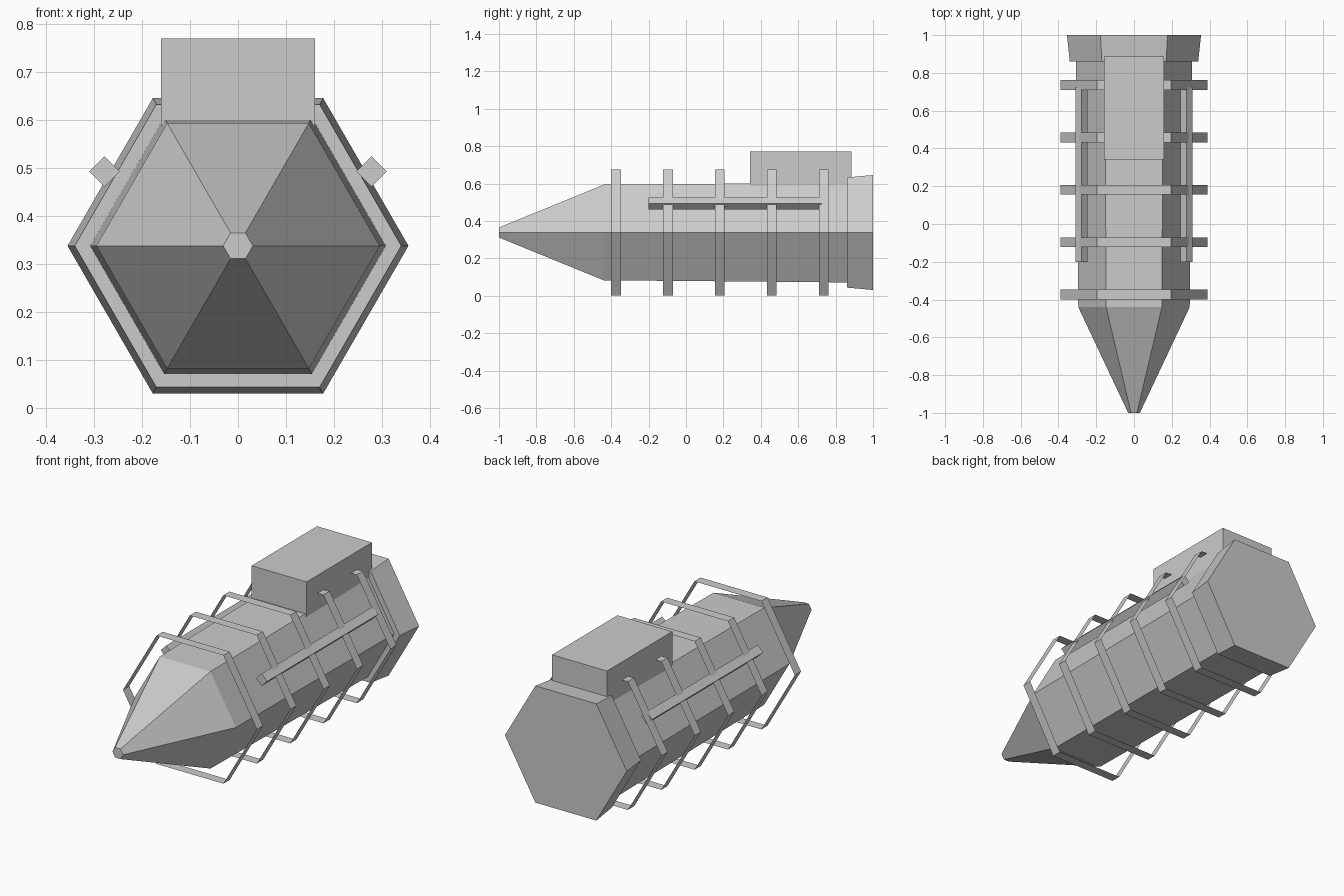
import bpy, math
from mathutils import Matrix

cube = bpy.data.objects.get("Cube")
if cube:
    bpy.data.objects.remove(cube, do_unlink=True)

AXIS_Z = 0.338

grey = bpy.data.materials.new("plain grey")
grey.use_nodes = True
colour = (0.6, 0.6, 0.6, 1)
grey.diffuse_color = colour
grey.node_tree.nodes["Principled BSDF"].inputs["Base Color"].default_value = colour


def add_mesh(name, verts, faces):
    mesh = bpy.data.meshes.new(name)
    mesh.from_pydata(verts, [], faces)
    mesh.materials.append(grey)
    obj = bpy.data.objects.new(name, mesh)
    bpy.context.collection.objects.link(obj)
    return obj


def loft(name, profile, sides=6, centre=(0, AXIS_Z), capped=True):
    """Join regular polygons of (y, radius) along the y axis."""
    verts = []
    for y, r in profile:
        for i in range(sides):
            a = math.tau * i / sides
            verts.append((centre[0] + r * math.cos(a), y, centre[1] + r * math.sin(a)))
    faces = []
    for k in range(len(profile) - 1):
        for i in range(sides):
            j = (i + 1) % sides
            faces.append((k * sides + i, (k + 1) * sides + i,
                          (k + 1) * sides + j, k * sides + j))
    if capped:
        last = (len(profile) - 1) * sides
        faces.append(tuple(range(sides)))
        faces.append(tuple(reversed(range(last, last + sides))))
    return add_mesh(name, verts, faces)


# Pointed nose, slightly tapering hull and flared tail in one hexagonal shell
loft("hull", [(-1, 0.031), (-0.44, 0.295), (0.86, 0.308), (0.86, 0.34), (1, 0.355)])

# Thin hexagonal bands standing off the hull
for n in range(5):
    y = -0.374 + n * 0.2775
    loft(f"band_{n + 1}", [(y - 0.026, 0.39), (y + 0.026, 0.39)], capped=False)

# Diamond-section side rails
for side, x in (("left", 0.278), ("right", -0.278)):
    loft(f"{side}_rail", [(-0.2, 0.032), (0.725, 0.032)], sides=4, centre=(x, 0.493))

# Box on the back
bpy.ops.mesh.primitive_cube_add(size=1)
box = bpy.context.object
box.name = "top_box"
box.data.transform(Matrix.Translation((0, 0.614, 0.678)) @ Matrix.Diagonal((0.32, 0.544, 0.184, 1)))
box.data.materials.append(grey)
